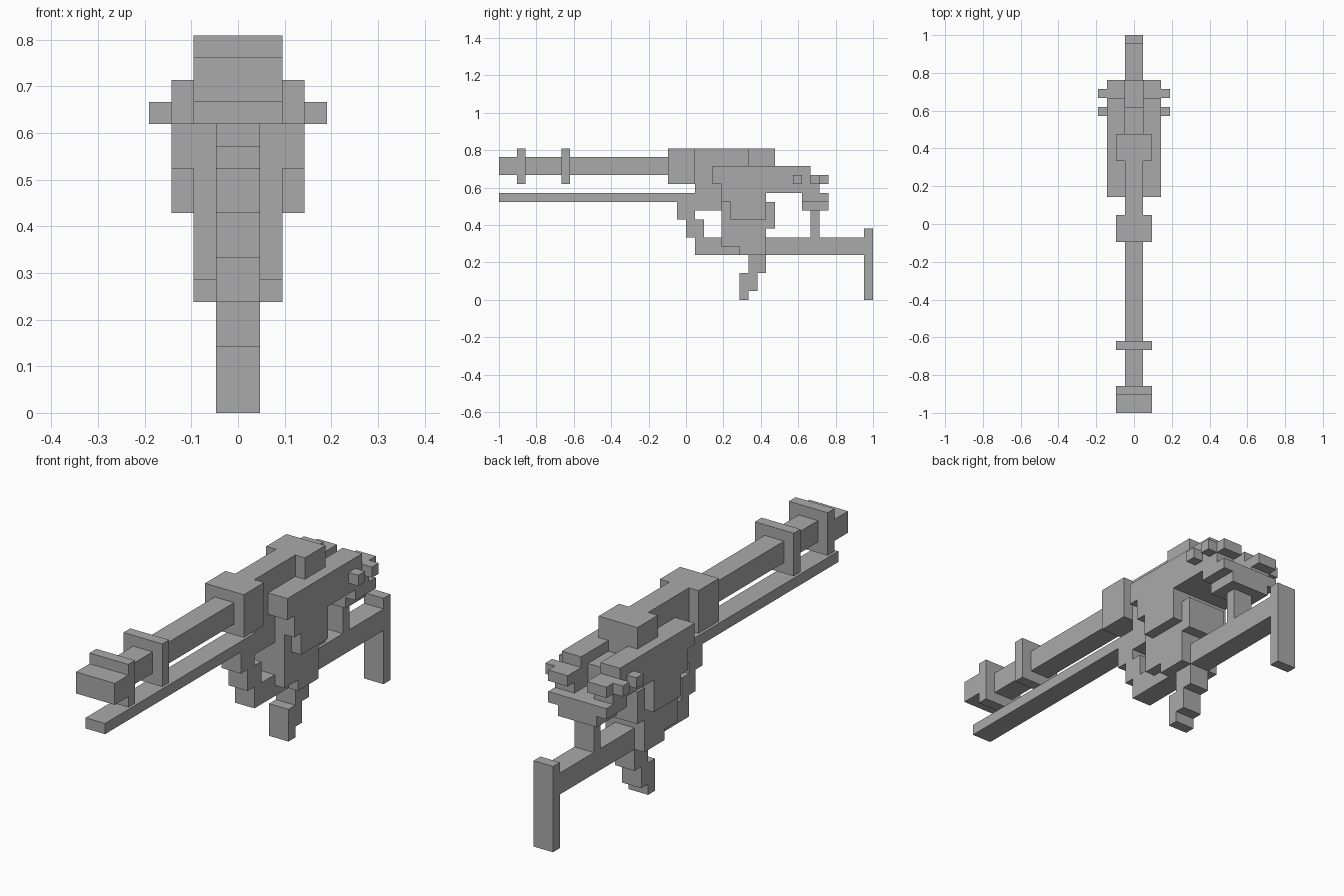
import bpy
import bmesh

U = 2 / 42  # one block of the grid the model is built on

cube = bpy.data.objects.get("Cube")
if cube:
    bpy.data.objects.remove(cube, do_unlink=True)

grey = bpy.data.materials.new("plain_grey")
grey.use_nodes = True
COLOUR = (0.4, 0.4, 0.4, 1)
grey.diffuse_color = COLOUR
grey.node_tree.nodes["Principled BSDF"].inputs["Base Color"].default_value = COLOUR


def prism(name, outline, x0, x1):
    """Extrude a side outline of (y, z) blocks from x0 to x1."""
    bm = bmesh.new()
    verts = [bm.verts.new((x0 * U, (y - 21) * U, z * U)) for y, z in outline]
    face = bm.faces.new(verts)
    ext = bmesh.ops.extrude_face_region(bm, geom=[face])
    moved = [g for g in ext["geom"] if isinstance(g, bmesh.types.BMVert)]
    bmesh.ops.translate(bm, verts=moved, vec=((x1 - x0) * U, 0, 0))
    bmesh.ops.recalc_face_normals(bm, faces=bm.faces)
    mesh = bpy.data.meshes.new(name)
    bm.to_mesh(mesh)
    bm.free()
    mesh.materials.append(grey)
    obj = bpy.data.objects.new(name, mesh)
    bpy.context.collection.objects.link(obj)
    return obj


def box(name, y0, y1, z0, z1, half):
    """Block centred on x."""
    return prism(name, [(y0, z0), (y1, z0), (y1, z1), (y0, z1)], -half, half)


def pair(name, outline, x0, x1):
    """The same prism on both sides."""
    prism("left_" + name, outline, x0, x1)
    prism("right_" + name, outline, -x1, -x0)


# Barrel with muzzle and rings
box("muzzle", 0, 2, 14, 16, 2)
box("muzzle_ring", 2, 3, 13, 17, 2)
box("barrel_front", 3, 7, 14, 16, 1)
box("barrel_ring", 7, 8, 13, 17, 2)
box("barrel", 8, 19, 14, 16, 1)
box("barrel_collar", 19, 22, 13, 17, 2)

# Lower rod running into the stepped front guard, bar and receiver core
prism("rod_and_guard", [(0, 11), (20, 11), (20, 9), (21, 9), (21, 7), (22, 7),
                        (22, 5), (25, 5), (25, 7), (23, 7), (23, 9), (22, 9),
                        (22, 12), (0, 12)], -1, 1)
prism("receiver_core", [(22, 10), (25, 10), (25, 14), (28, 14), (28, 17), (22, 17)], -1, 1)
box("rear_sight_block", 28, 31, 15, 17, 2)
box("sight_base", 28, 31, 14, 15, 1)

# Receiver: solid middle, stepped side plates, lower housing
prism("receiver_middle", [(25, 11), (26, 11), (26, 9), (30, 9), (30, 12),
                          (34, 12), (34, 14), (25, 14)], -1, 1)
pair("side_plate", [(24, 13), (25, 13), (25, 11), (26, 11), (26, 9), (30, 9),
                    (30, 12), (36, 12), (36, 13), (37, 13), (37, 14), (35, 14),
                    (35, 15), (24, 15)], 1, 3)
prism("lower_housing", [(25, 6), (27, 6), (27, 5), (30, 5), (30, 8), (31, 8),
                        (31, 11), (30, 11), (30, 9), (26, 9), (26, 11), (25, 11)], -2, 2)

# Side knobs
for label, y in (("front", 33), ("rear", 35)):
    pair(label + "_knob", [(y, 13), (y + 1, 13), (y + 1, 14), (y, 14)], 3, 4)

# Rear plate, strut and stock
box("rear_plate", 34, 37, 11, 12, 3)
box("rear_plate_base", 34, 37, 10, 11, 2)
box("stock_strut", 35, 36, 7, 10, 1)
box("housing_floor", 25, 27, 5, 6, 1)
box("stock_bar", 30, 41, 5, 7, 1)
box("butt_plate", 41, 42, 0, 8, 1)

# Stepped grip
prism("grip", [(27, 0), (28, 0), (28, 1), (29, 1), (29, 3), (30, 3), (30, 5),
               (28, 5), (28, 3), (27, 3)], -1, 1)
